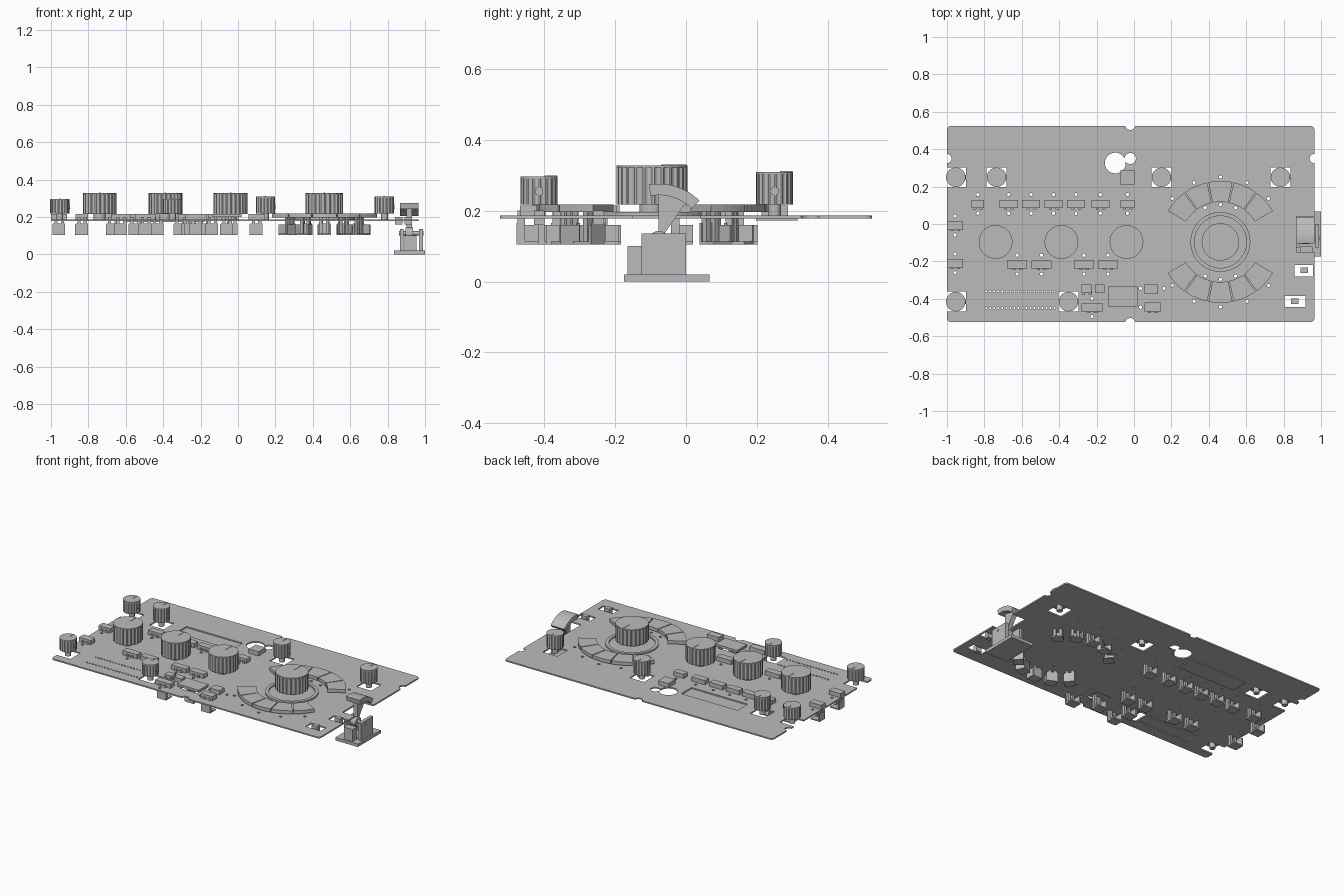
import bpy, bmesh
from math import sin, cos, pi, radians
from mathutils import Matrix, Vector

if "Cube" in bpy.data.objects:
    bpy.data.objects.remove(bpy.data.objects["Cube"], do_unlink=True)

grey = bpy.data.materials.new("plain grey")
grey.use_nodes = True
grey.diffuse_color = (0.5, 0.5, 0.5, 1)
grey.node_tree.nodes["Principled BSDF"].inputs["Base Color"].default_value = (0.5, 0.5, 0.5, 1)

PANEL_LOW, PANEL_TOP = 0.178, 0.187


def finish(name, bm):
    mesh = bpy.data.meshes.new(name)
    bmesh.ops.recalc_face_normals(bm, faces=bm.faces)
    bm.to_mesh(mesh)
    bm.free()
    mesh.materials.append(grey)
    ob = bpy.data.objects.new(name, mesh)
    bpy.context.collection.objects.link(ob)
    return ob


def prism(bm, pts, low, high, matrix=Matrix()):
    """Extrude a flat outline from low to high."""
    rings = [[bm.verts.new(matrix @ Vector((x, y, z))) for x, y in pts] for z in (low, high)]
    bm.faces.new(rings[0][::-1])
    bm.faces.new(rings[1])
    n = len(pts)
    for i in range(n):
        j = (i + 1) % n
        bm.faces.new((rings[0][i], rings[0][j], rings[1][j], rings[1][i]))


def box(bm, x0, x1, y0, y1, z0, z1, matrix=Matrix()):
    prism(bm, [(x0, y0), (x1, y0), (x1, y1), (x0, y1)], z0, z1, matrix)


def arc(cx, cy, r, start, end, steps):
    angles = [radians(start + (end - start) * i / steps) for i in range(steps + 1)]
    return [(cx + r * cos(a), cy + r * sin(a)) for a in angles]


def disc(bm, x, y, r, z0, z1, n=24, matrix=Matrix()):
    prism(bm, arc(x, y, r, 0, 360, n)[:-1], z0, z1, matrix)


def sector(cx, cy, r0, r1, start, end, steps=8):
    return arc(cx, cy, r1, start, end, steps) + arc(cx, cy, r0, end, start, steps)


# Layout: knobs as (x, y, top), buttons as (x, y, width, depth)
small_knobs = [(-0.953, 0.25, 0.297), (-0.735, 0.25, 0.31), (0.147, 0.25, 0.31),
               (0.783, 0.25, 0.31), (-0.953, -0.415, 0.297), (-0.35, -0.415, 0.297)]
large_knobs = [(-0.74, 0.09), (-0.388, 0.09), (-0.04, 0.09), (0.462, 0.1)]
WX, WY = 0.462, -0.096
buttons = [(-0.835, 0.107, 0.067, 0.043), (-0.035, 0.107, 0.075, 0.043)]
buttons += [(x, 0.107, 0.097, 0.043) for x in (-0.67, -0.55, -0.43, -0.31, -0.18)]
buttons += [(x, -0.217, 0.108, 0.043) for x in (-0.625, -0.495, -0.268, -0.139)]
buttons += [(-0.957, y, 0.085, 0.047) for y in (-0.008, -0.211)]
extra_buttons = [(-0.253, -0.347, 0.053, 0.045), (-0.183, -0.347, 0.053, 0.045),
                 (-0.224, -0.445, 0.112, 0.045), (0.091, -0.347, 0.07, 0.055),
                 (0.098, -0.445, 0.085, 0.048), (-0.035, 0.25, 0.073, 0.075)]
pad_angles = [a + s * 24 for a in (90, 270) for s in range(-2, 3)]

# Panel with rounded corners
bm = bmesh.new()
outline = []
for cx, cy, a in ((0.944, 0.505, 0), (-0.98, 0.505, 90), (-0.98, -0.505, 180), (0.944, -0.505, 270)):
    outline += arc(cx, cy, 0.02, a, a + 90, 5)
prism(bm, outline, PANEL_LOW, PANEL_TOP)
panel = finish("panel", bm)

# Panel cutouts: knob squares, windows, notches and indicator holes
bm = bmesh.new()
lo, hi = 0.1, 0.3
for x, y, top in small_knobs:
    left = x - 0.1 if x < -0.9 else x - 0.053
    box(bm, left, x + 0.054, y - 0.053, y + 0.053, lo, hi)
box(bm, -0.595, -0.183, 0.203, 0.31, lo, hi)
box(bm, -0.125, 0.005, -0.43, -0.345, lo, hi)
box(bm, 0.857, 0.957, -0.28, -0.22, lo, hi)
box(bm, 0.804, 0.916, -0.443, -0.385, lo, hi)
box(bm, 0.87, 1.1, -0.15, 0.04, lo, hi)
for x, y, r in ((-0.02, 0.53, 0.027), (-0.02, -0.53, 0.027), (-1, 0.35, 0.025),
                (0.964, 0.35, 0.025), (-0.1, 0.326, 0.056), (-0.02, 0.35, 0.03)):
    disc(bm, x, y, r, lo, hi)
for i in range(18):
    for y in (-0.36, -0.45):
        disc(bm, -0.79 + i * 0.0215, y, 0.006, lo, hi, 8)
dots = [(x, y + s) for x, y, w, d in buttons for s in (-0.05, 0.05)]
dots += [(WX + 0.347 * cos(radians(a)), WY + 0.347 * sin(radians(a))) for a in pad_angles]
dots += [(WX + 0.2 * cos(radians(a)), WY + 0.2 * sin(radians(a))) for a in (66, 90, 114, 246, 270, 294)]
dots += [(0.035, -0.345), (0.035, -0.445), (0.16, -0.345), (-0.224, -0.495), (-0.224, -0.4)]
for x, y in dots:
    disc(bm, x, y, 0.009, lo, hi, 10)
cutter = finish("panel_cutter", bm)
mod = panel.modifiers.new("cutouts", "BOOLEAN")
mod.operation, mod.solver, mod.use_self, mod.object = "DIFFERENCE", "EXACT", True, cutter
evaluated = panel.evaluated_get(bpy.context.evaluated_depsgraph_get())
panel.data = bpy.data.meshes.new_from_object(evaluated)
panel.modifiers.clear()
bpy.data.objects.remove(cutter, do_unlink=True)

# Display recessed in its window
bm = bmesh.new()
box(bm, -0.6, -0.178, 0.198, 0.315, 0.172, 0.179)
finish("display", bm)


# Fluted knobs with shaft and pointer
def knob(name, x, y, r, low, top, teeth):
    bm = bmesh.new()
    pts = []
    for i in range(teeth * 4):
        a = 2 * pi * i / (teeth * 4)
        rr = r if i % 4 < 2 else r * 0.95
        pts.append((x + rr * cos(a), y + rr * sin(a)))
    prism(bm, pts, low, top - 0.006)
    disc(bm, x, y, r, top - 0.006, top, 40)
    disc(bm, x, y, r * 0.35, PANEL_LOW, low, 16)
    box(bm, x - 0.004, x + 0.004, y + r * 0.3, y + r * 0.97, top - 0.001, top + 0.002)
    return finish(name, bm)


for i, (x, y, top) in enumerate(small_knobs):
    knob(f"small_knob_{i + 1}", x, y, 0.052, 0.218, top, 18)
    bm = bmesh.new()
    side = Matrix.Translation((x, y, 0.255)) @ Matrix.Rotation(pi / 2, 4, "Y")
    disc(bm, 0, 0, 0.012, 0.048, 0.054, 12, side)
    finish(f"set_screw_{i + 1}", bm)
for i, (x, r) in enumerate(large_knobs):
    knob(f"large_knob_{i + 1}", x, WY, r, 0.217, 0.328, 24)

# Ring around the large wheel
bm = bmesh.new()
prism(bm, sector(WX, WY, 0.139, 0.16, 0, 180, 24), PANEL_TOP - 0.002, 0.197)
prism(bm, sector(WX, WY, 0.139, 0.16, 180, 360, 24), PANEL_TOP - 0.002, 0.197)
finish("wheel_ring", bm)


# Open holder hanging under each key
def holder(name, x, y, turn=0):
    bm = bmesh.new()
    m = Matrix.Translation((x, y, 0)) @ Matrix.Rotation(turn, 4, "Z")
    box(bm, -0.032, 0.032, -0.028, 0.028, 0.105, 0.113, m)
    box(bm, -0.032, 0.032, -0.034, -0.026, 0.105, 0.165, m)
    box(bm, -0.036, -0.028, -0.03, 0.028, 0.105, 0.16, m)
    box(bm, 0.01, 0.028, -0.03, -0.01, 0.112, 0.2, m)
    box(bm, -0.024, -0.008, -0.03, -0.014, 0.112, 0.2, m)
    finish(name, bm)


# Curved pads around the wheel
for i, a in enumerate(pad_angles):
    bm = bmesh.new()
    prism(bm, sector(WX, WY, 0.214, 0.326, a - 11.4, a + 11.4, 6), 0.196, 0.218)
    finish(f"pad_{i + 1}", bm)
    t = radians(a)
    holder(f"pad_holder_{i + 1}", WX + 0.27 * cos(t), WY + 0.27 * sin(t), t - pi / 2)

# Rectangular buttons
for i, (x, y, w, d) in enumerate(buttons + extra_buttons):
    bm = bmesh.new()
    box(bm, x - w / 2, x + w / 2, y - d / 2, y + d / 2, 0.184, 0.215)
    finish(f"button_{i + 1}", bm)
    if i < len(buttons) or i % 2 == 1:
        holder(f"button_holder_{i + 1}", x, y)

# Wide key over its opening
bm = bmesh.new()
box(bm, -0.14, 0.02, -0.44, -0.335, 0.2, 0.215)
finish("wide_key", bm)
holder("wide_key_holder", -0.06, -0.39)

# Slide switches in the right-hand openings
for i, (x, y) in enumerate(((0.91, -0.247), (0.86, -0.414))):
    bm = bmesh.new()
    box(bm, x - 0.02, x + 0.02, y - 0.015, y + 0.015, 0.16, 0.2)
    finish(f"slide_switch_{i + 1}", bm)

# Lever stand: base, side cheeks and blocks
bm = bmesh.new()
box(bm, 0.835, 1.0, -0.175, 0.066, 0, 0.02)
finish("lever_base", bm)
bm = bmesh.new()
box(bm, 0.865, 0.885, -0.125, 0, 0.02, 0.135)
box(bm, 0.968, 0.99, -0.125, 0, 0.02, 0.135)
box(bm, 0.89, 0.955, -0.165, -0.12, 0.02, 0.1)
finish("lever_stand", bm)

# Curved lever turning on a sideways axle
side = Matrix(((0, 0, 1, 0), (1, 0, 0, 0), (0, 1, 0, 0), (0, 0, 0, 1)))
PY, PZ = -0.077, 0.113
bm = bmesh.new()
prism(bm, sector(PY, PZ, 0.131, 0.163, 45, 100, 12), 0.865, 0.965, side)
prism(bm, sector(PY, PZ, 0.01, 0.135, 55, 90, 6), 0.9, 0.93, side)
disc(bm, PY, PZ, 0.03, 0.895, 0.935, 20, side)
disc(bm, PY, PZ, 0.011, 0.862, 0.993, 16, side)
finish("lever", bm)
